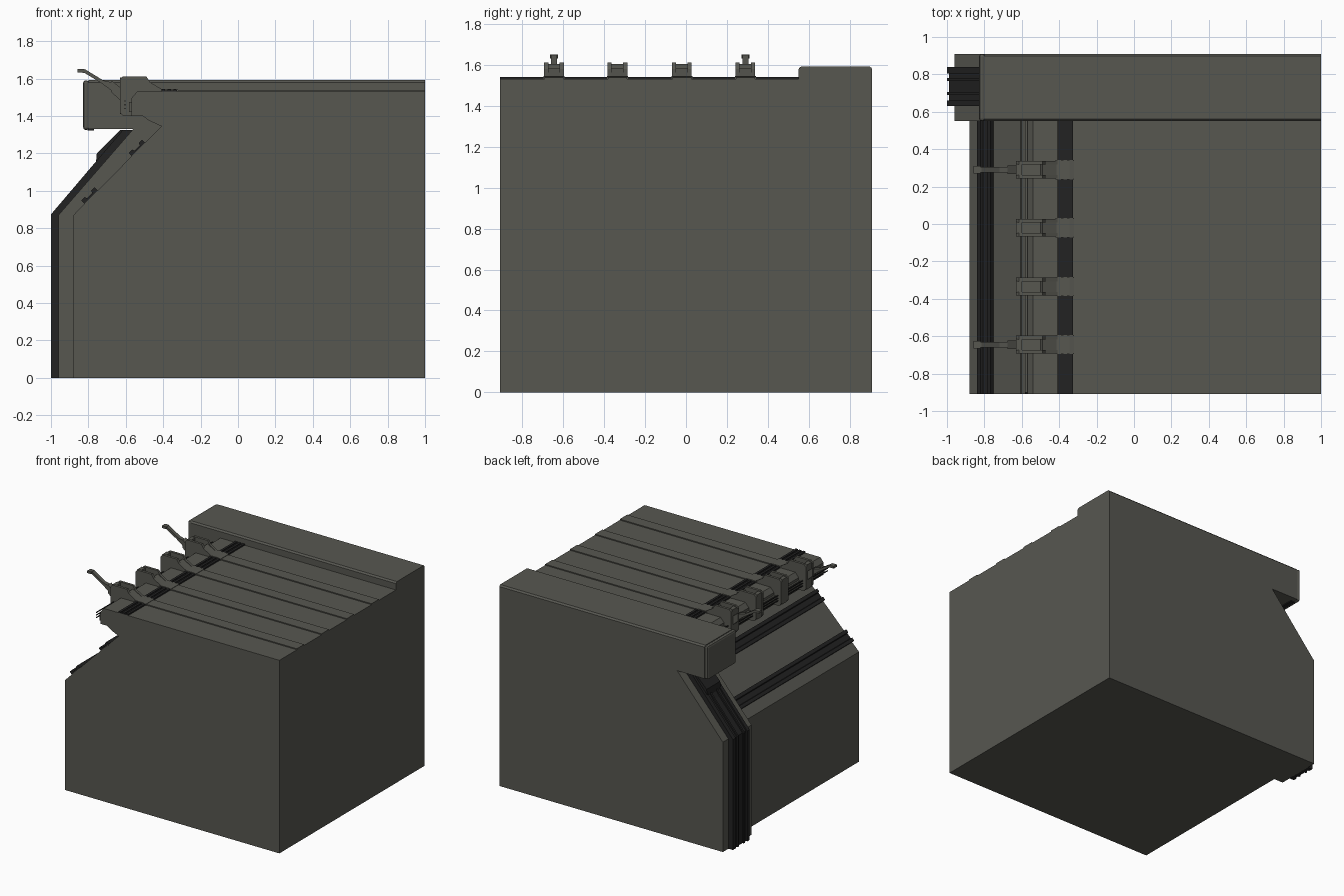
import bpy, bmesh, math
from mathutils import Vector


def material(name, col):
    m = bpy.data.materials.new(name)
    m.diffuse_color = (*col, 1)
    return m


GREY = material("warm grey", (0.095, 0.095, 0.081))
BLACK = material("soft black", (0.016, 0.016, 0.016))


def prism(name, pts, a, b, mat=GREY, axis='y', bevel=0):
    """Extrude a profile: (x, z) points along y, or (y, z) points along x."""
    bm = bmesh.new()
    to3d = (lambda p, t: (p[0], t, p[1])) if axis == 'y' else (lambda p, t: (t, p[0], p[1]))
    v0 = [bm.verts.new(to3d(p, a)) for p in pts]
    v1 = [bm.verts.new(to3d(p, b)) for p in pts]
    bm.faces.new(v0)
    bm.faces.new(v1[::-1])
    n = len(pts)
    for i in range(n):
        bm.faces.new((v0[i], v0[(i + 1) % n], v1[(i + 1) % n], v1[i]))
    bmesh.ops.recalc_face_normals(bm, faces=bm.faces)
    me = bpy.data.meshes.new(name)
    bm.to_mesh(me)
    bm.free()
    me.materials.append(mat)
    ob = bpy.data.objects.new(name, me)
    bpy.context.collection.objects.link(ob)
    if bevel:
        mod = ob.modifiers.new("bevel", 'BEVEL')
        mod.width, mod.segments = bevel, 2
    return ob


def box(name, x0, x1, y0, y1, z0, z1, mat=GREY, bevel=0):
    return prism(name, [(x0, z0), (x1, z0), (x1, z1), (x0, z1)], y0, y1, mat, 'y', bevel)


FRONT, MID, BACK = -0.91, 0.55, 0.91

# main body with undercut slope and nose
prism("main_body", [(-0.88, 0), (1, 0), (1, 1.53), (-0.54, 1.53), (-0.57, 1.495), (-0.57, 1.40),
                    (-0.51, 1.40), (-0.475, 1.375), (-0.41, 1.345), (-0.88, 0.87)], FRONT, MID)

# taller end section: lower wall, then chamfered header on top
prism("end_wall", [(-0.96, 0), (1, 0), (1, 1.53), (-0.80, 1.53), (-0.80, 1.33), (-0.56, 1.33),
                   (-0.96, 0.87)], MID, BACK)
prism("header_top", [(MID, 1.53), (BACK, 1.53), (BACK, 1.58), (BACK - 0.012, 1.592),
                     (MID + 0.012, 1.592), (MID, 1.58)], -0.80, 1, axis='x')
box("header_end_cap", -0.828, -0.796, MID, BACK, 1.325, 1.591, bevel=0.014)
box("header_foot", -0.805, -0.77, MID + 0.04, BACK - 0.04, 1.322, 1.335, BLACK)


# black guide channel running up the end wall
def channel_profile(t):
    return [(-0.955, 0), (-0.955, 0.87), (-0.56, 1.325), (-0.56 - 1.4 * t, 1.325),
            (-0.96 - t, 0.87 + 0.1 * t), (-0.96 - t, 0)]


prism("guide_channel", channel_profile(0.028), 0.63, 0.84, BLACK)
for y0, y1 in ((0.63, 0.66), (0.69, 0.705), (0.765, 0.78), (0.805, 0.84)):
    prism("guide_channel_rib", channel_profile(0.04), y0, y1, BLACK)
prism("guide_channel_housing", [(-0.785, 1.11), (-0.76, 1.145), (-0.755, 1.20), (-0.63, 1.325),
                                (-0.56, 1.325)], 0.65, 0.82, BLACK)


# black rails across the sloped face: strip with two raised lips
def slope_rail(name, s):
    d = Vector((1, 1)).normalized()
    n = Vector((-1, 1)).normalized()
    o = Vector((-0.88, 0.87)) + d * s
    shape = [(-0.05, -0.005), (0.05, -0.005), (0.05, 0.026), (0.025, 0.026), (0.02, 0.012),
             (-0.02, 0.012), (-0.025, 0.026), (-0.05, 0.026)]
    prism(name, [tuple(o + d * u + n * v) for u, v in shape], FRONT, MID, BLACK)


slope_rail("lower_slope_rail", 0.135)
slope_rail("upper_slope_rail", 0.495)

# ribbed black band on the top
box("top_band", -0.41, -0.325, FRONT, MID, 1.525, 1.535, BLACK)
for x in (-0.41, -0.377, -0.344):
    box("top_band_rib", x, x + 0.019, FRONT, MID, 1.53, 1.541, BLACK)

# thin rods along the nose
for z in (1.44, 1.46, 1.48):
    box("nose_rod", -0.608, -0.602, FRONT, MID, z - 0.003, z + 0.003, BLACK)
box("nose_strip", -0.583, -0.568, FRONT + 0.01, MID, 1.42, 1.475)

# clamps hooked over the nose, each with a strap along the top
for i, y in enumerate((0.29, -0.02, -0.335, -0.645)):
    box("strap", -0.33, 1, y - 0.046, y + 0.046, 1.52, 1.538)
    prism("strap_shoulder", [(-0.42, 1.52), (-0.32, 1.52), (-0.32, 1.541), (-0.345, 1.545),
                             (-0.42, 1.545)], y - 0.051, y + 0.051)
    for side in (-1, 1):
        prism("clamp_cheek", [(-0.632, 1.42), (-0.615, 1.40), (-0.51, 1.40), (-0.41, 1.50),
                              (-0.41, 1.545), (-0.47, 1.58), (-0.49, 1.612), (-0.615, 1.612),
                              (-0.632, 1.595)], y + side * 0.028, y + side * 0.048)
    prism("clamp_core", [(-0.60, 1.40), (-0.51, 1.40), (-0.41, 1.50), (-0.41, 1.543),
                         (-0.49, 1.585), (-0.50, 1.56), (-0.60, 1.56)], y - 0.03, y + 0.03)
    box("clamp_front_plate", -0.63, -0.598, y - 0.03, y + 0.03, 1.41, 1.605)
    # outer clamps carry a bent lever handle
    if i in (0, 3):
        prism("lever_handle", [(-0.855, 1.634), (-0.855, 1.65), (-0.815, 1.648), (-0.72, 1.59),
                               (-0.675, 1.58), (-0.675, 1.535), (-0.73, 1.575), (-0.82, 1.63)],
              y - 0.015, y + 0.015)
        box("lever_tip", -0.857, -0.82, y - 0.02, y + 0.02, 1.632, 1.65)
        prism("lever_root", [(-0.675, 1.525), (-0.675, 1.588), (-0.625, 1.55), (-0.625, 1.48)],
              y - 0.022, y + 0.022)
